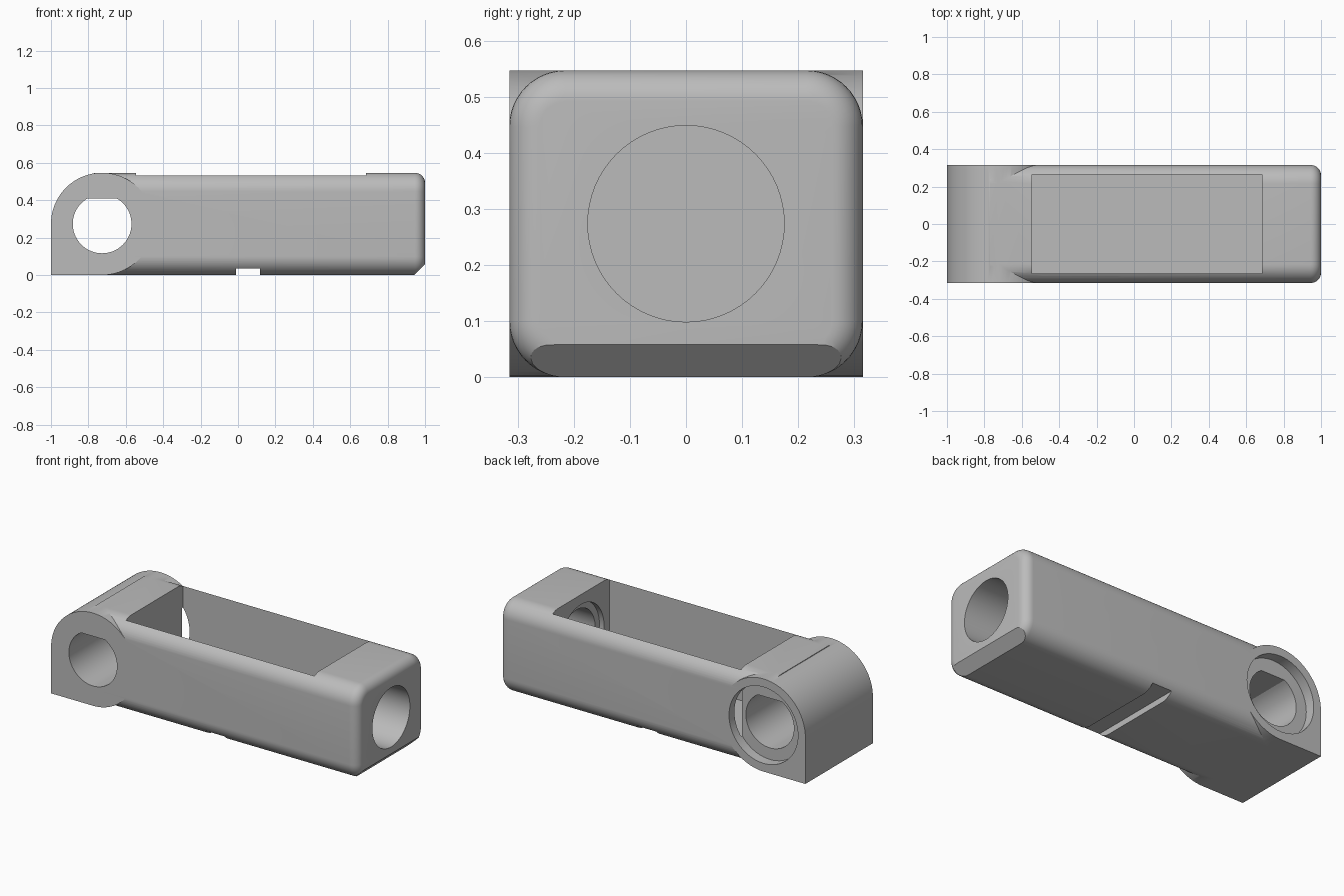
import bpy, bmesh, math
from mathutils import Matrix, Vector

HALF_W, HEIGHT = 0.315, 0.547
MID = HEIGHT / 2
HINGE_X = -1 + MID

if "Cube" in bpy.data.objects:
    bpy.data.objects.remove(bpy.data.objects["Cube"])

grey = bpy.data.materials.new("plain_grey")
grey.use_nodes = True
grey.diffuse_color = (0.5, 0.5, 0.5, 1)
grey.node_tree.nodes["Principled BSDF"].inputs["Base Color"].default_value = grey.diffuse_color


def make_object(name, bm):
    bmesh.ops.recalc_face_normals(bm, faces=bm.faces)
    mesh = bpy.data.meshes.new(name)
    bm.to_mesh(mesh)
    bm.free()
    mesh.materials.append(grey)
    ob = bpy.data.objects.new(name, mesh)
    bpy.context.collection.objects.link(ob)
    return ob


def box_mesh(low, high):
    low, high = Vector(low), Vector(high)
    bm = bmesh.new()
    bmesh.ops.create_cube(bm, size=1, matrix=Matrix.Translation((low + high) / 2)
                          @ Matrix.Diagonal((*(high - low), 1)))
    return bm


def prism(name, points, y0, y1):
    """Extrude an outline in x and z along y."""
    bm = bmesh.new()
    face = bm.faces.new([bm.verts.new((x, y0, z)) for x, z in points])
    new = bmesh.ops.extrude_face_region(bm, geom=[face])["geom"]
    bmesh.ops.translate(bm, verts=[v for v in new if isinstance(v, bmesh.types.BMVert)],
                        vec=(0, y1 - y0, 0))
    return make_object(name, bm)


def arc(radius, start, end, steps):
    """Points on an arc about the hinge axis, angles in degrees."""
    angles = [math.radians(start + (end - start) * i / steps) for i in range(steps + 1)]
    return [(HINGE_X + radius * math.cos(a), MID + radius * math.sin(a)) for a in angles]


def x_cylinder(name, radius, x0, x1):
    bm = bmesh.new()
    bmesh.ops.create_cone(bm, cap_ends=True, segments=64, radius1=radius, radius2=radius,
                          depth=x1 - x0, matrix=Matrix.Translation(((x0 + x1) / 2, 0, MID))
                          @ Matrix.Rotation(math.pi / 2, 4, "Y"))
    return make_object(name, bm)


def combine(target, tool, operation):
    mod = target.modifiers.new(tool.name, "BOOLEAN")
    mod.operation, mod.object, mod.solver = operation, tool, "EXACT"
    bpy.ops.object.select_all(action="DESELECT")
    target.select_set(True)
    bpy.context.view_layer.objects.active = target
    bpy.ops.object.modifier_apply(modifier=mod.name)
    bpy.data.objects.remove(tool)


# Long body: rounded along its length, softened around the free end
bm = box_mesh((-0.77, -HALF_W, 0), (1, HALF_W, HEIGHT))
long_edges = [e for e in bm.edges if abs(e.verts[0].co.x - e.verts[1].co.x) > 1]
bmesh.ops.bevel(bm, geom=long_edges, offset=0.1, offset_type="OFFSET",
                segments=12, profile=0.5, affect="EDGES")
rim = [e for e in bm.edges if all(v.co.x > 0.999 for v in e.verts)]
bmesh.ops.bevel(bm, geom=rim, offset=0.055, offset_type="OFFSET",
                segments=8, profile=0.5, affect="EDGES")
# Sloped cut under the free end
cut = bmesh.ops.bisect_plane(bm, geom=bm.verts[:] + bm.edges[:] + bm.faces[:],
                             plane_co=(0.942, 0, 0), plane_no=(1, 0, -1), clear_outer=True)
bmesh.ops.holes_fill(bm, edges=[e for e in bm.edges if e.is_boundary])
body = make_object("housing", bm)

# Hinge end: round on top and inside, square at the outer lower corner
outline = arc(MID, -90, 180, 72) + [(-1, 0)]
combine(body, prism("hinge_end", outline, -HALF_W, HALF_W), "UNION")

# Open compartment
combine(body, make_object("compartment", box_mesh((-0.545, -0.265, 0.05), (0.685, 0.265, 1))),
        "DIFFERENCE")

# Hinge bore with a flat on top, and its wide recess at the back
flat = math.degrees(math.asin((0.41 - MID) / 0.157))
combine(body, prism("hinge_bore", arc(0.157, 180 - flat, 360 + flat, 56), -1, 1), "DIFFERENCE")
combine(body, prism("hinge_recess", arc(0.225, 0, 354.375, 63), 0.255, 1), "DIFFERENCE")

# End bore with a shallow recess on the inside
combine(body, x_cylinder("end_bore", 0.175, 0.6, 1.2), "DIFFERENCE")
combine(body, x_cylinder("end_recess", 0.215, 0.6, 0.715), "DIFFERENCE")

# Slot across the underside
combine(body, make_object("slot", box_mesh((-0.01, -1, -1), (0.118, 1, 0.035))), "DIFFERENCE")

body.select_set(True)
bpy.context.view_layer.objects.active = body
bpy.ops.object.shade_smooth_by_angle(angle=math.radians(25))
